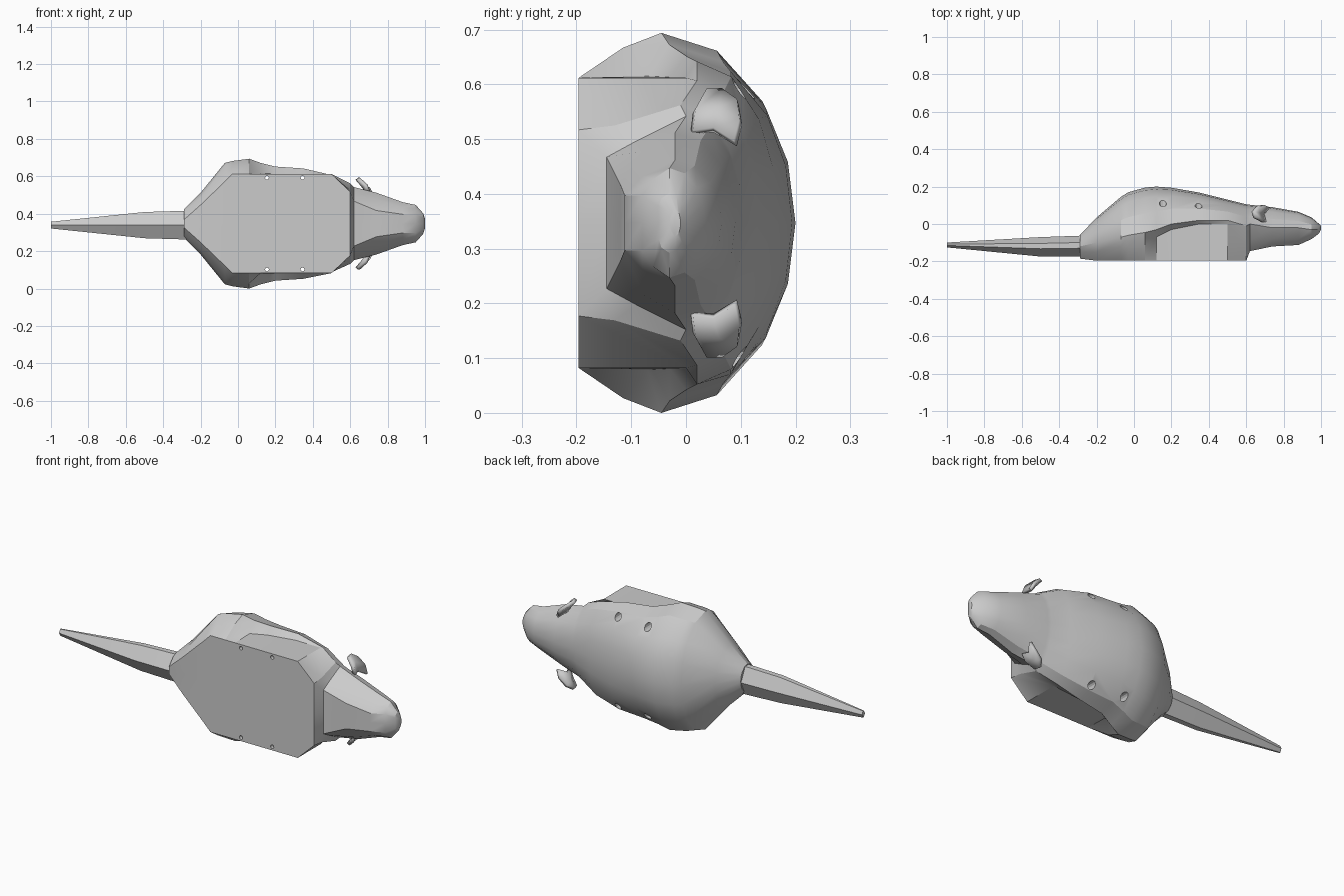
import bpy
import bmesh
from math import radians, sin, cos

if "Cube" in bpy.data.objects:
    bpy.data.objects.remove(bpy.data.objects["Cube"])

MID = 0.347      # height of the mirror plane
FLOOR = -0.196   # flat belly plane

grey = bpy.data.materials.new("plain grey")
grey.use_nodes = True
shade = (0.6, 0.6, 0.6, 1)
grey.diffuse_color = shade
grey.node_tree.nodes["Principled BSDF"].inputs["Base Color"].default_value = shade


def finish(name, bm, angle=None):
    bmesh.ops.recalc_face_normals(bm, faces=bm.faces[:])
    mesh = bpy.data.meshes.new(name)
    bm.to_mesh(mesh)
    bm.free()
    mesh.materials.append(grey)
    obj = bpy.data.objects.new(name, mesh)
    bpy.context.collection.objects.link(obj)
    if angle:
        smooth(obj, angle)
    return obj


def activate(obj):
    bpy.ops.object.select_all(action='DESELECT')
    obj.select_set(True)
    bpy.context.view_layer.objects.active = obj


def smooth(obj, angle):
    activate(obj)
    bpy.ops.object.shade_smooth_by_angle(angle=radians(angle))


def loft(rings):
    bm = bmesh.new()
    rows = [[bm.verts.new(p) for p in ring] for ring in rings]
    count = len(rows[0])
    for a, b in zip(rows, rows[1:]):
        for i in range(count):
            j = (i + 1) % count
            bm.faces.new((a[i], a[j], b[j], b[i]))
    bm.faces.new(rows[0])
    bm.faces.new(rows[-1])
    return bm


def body_ring(x, y0, w0, y1, w1, y2, w2, top):
    # Belly edge, flank, widest point, then an elliptical arc over the back
    half = [(y0, w0), (y1, w1)]
    for t in (0, 25, 50, 70):
        a = radians(t)
        half.append((y2 + (top - y2) * sin(a), w2 * cos(a)))
    upper = [(x, y, MID + w) for y, w in half]
    lower = [(x, y, MID - w) for y, w in reversed(half)]
    return upper + [(x, top, MID)] + lower + [(x, y0, MID)]


# Body and head: x, belly edge, flank, widest point, back height
sections = [
    (-.29, -.185, .02, -.15, .06, -.12, .075, -.06),
    (-.2, FLOOR, .1, -.15, .14, -.1, .165, .035),
    (-.07, FLOOR, .225, -.12, .31, -.07, .325, .145),
    (-.03, FLOOR, .265, -.12, .315, -.06, .335, .17),
    (.06, FLOOR, .265, -.115, .32, -.045, .347, .195),
    (.12, FLOOR, .265, -.07, .268, -.03, .325, .2),
    (.2, FLOOR, .265, -.03, .266, 0, .305, .194),
    (.35, FLOOR, .265, 0, .266, .02, .295, .168),
    (.5, FLOOR, .265, 0, .265, .02, .26, .13),
    (.6, FLOOR, .17, -.13, .178, -.01, .215, .105),
    (.62, -.145, .12, -.09, .15, 0, .195, .103),
    (.74, -.12, .07, -.08, .13, -.02, .165, .09),
    (.88, -.112, .05, -.08, .085, -.02, .115, .065),
    (.95, -.08, .05, -.06, .08, -.03, .1, .035),
    (.99, -.05, .03, -.045, .045, -.03, .055, 0),
    (1, -.03, .01, -.025, .02, -.02, .025, -.01),
]
body = finish("body", loft([body_ring(*s) for s in sections]))

# Four tapered holes running from the back to the belly
for x in (.155, .345):
    for side in (-1, 1):
        holes = []
        for y, r in ((-.3, .01), (0, .01), (.06, .019), (.25, .019)):
            ring = [radians(30 * i) for i in range(12)]
            holes.append([(x + r * cos(a), y, MID + side * .245 + r * sin(a)) for a in ring])
        cutter = finish("hole_cutter", loft(holes))
        cutter.hide_render = True
        cut = body.modifiers.new("hole", 'BOOLEAN')
        cut.operation = 'DIFFERENCE'
        cut.solver = 'EXACT'
        cut.object = cutter
        activate(body)
        bpy.ops.object.modifier_apply(modifier=cut.name)
        bpy.data.objects.remove(cutter)
smooth(body, 28)

# Tail: tapering six-sided loft with ridges along back and belly
tail_rings = []
for x, y, h, w in ((-1, -.112, .013, .018), (-.5, -.122, .052, .07), (-.27, -.118, .056, .077)):
    shape = ((1, 0), (.35, 1), (-.2, 1), (-1, 0), (-.2, -1), (.35, -1))
    tail_rings.append([(x, y + h * a, MID - .008 + w * b) for a, b in shape])
finish("tail", loft(tail_rings), 28)

# Ears: thin cupped plates flaring back from the head
ear_points = [
    [(.70, .01, .165), (.69, .05, .17), (.72, .09, .145)],
    [(.685, .015, .205), (.665, .06, .205), (.70, .1, .185)],
    [(.645, .035, .24), (.635, .065, .24), (.66, .095, .22)],
]
for name, side in (("left_ear", 1), ("right_ear", -1)):
    bm = bmesh.new()
    grid = [[bm.verts.new((x, y, MID + side * w)) for x, y, w in row] for row in ear_points]
    for i in range(2):
        for j in range(2):
            bm.faces.new((grid[i][j], grid[i][j + 1], grid[i + 1][j + 1], grid[i + 1][j]))
    ear = finish(name, bm, 35)
    thick = ear.modifiers.new("thickness", 'SOLIDIFY')
    thick.thickness = .018
    thick.offset = 0
